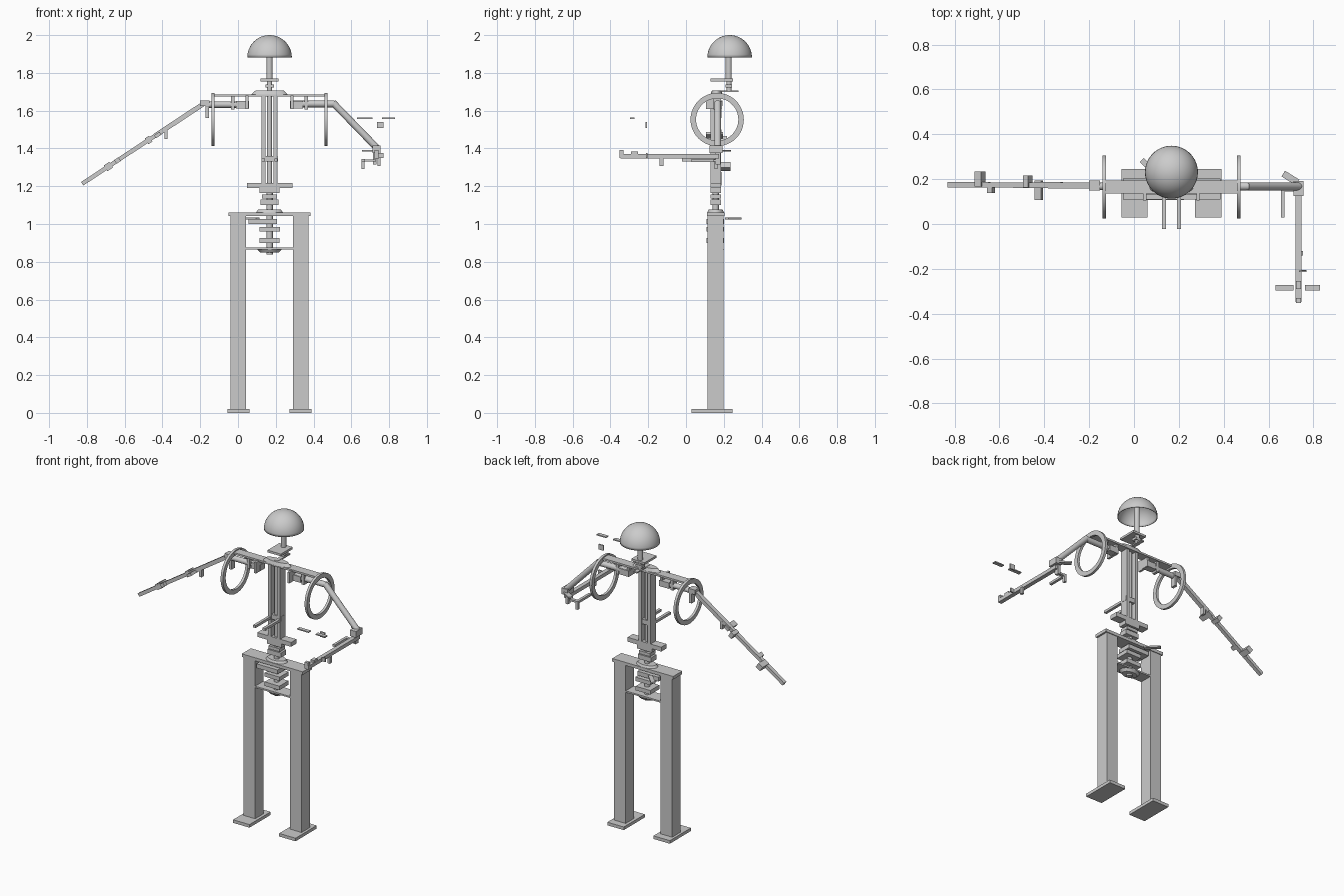
import bpy, bmesh, math
from mathutils import Vector, Matrix

if "Cube" in bpy.data.objects:
    bpy.data.objects.remove(bpy.data.objects["Cube"])

CX, CY = 0.167, 0.157   # body axis


def finish(name, bm, smooth=False):
    me = bpy.data.meshes.new(name)
    bm.to_mesh(me)
    bm.free()
    ob = bpy.data.objects.new(name, me)
    bpy.context.collection.objects.link(ob)
    if smooth:
        bpy.context.view_layer.objects.active = ob
        ob.select_set(True)
        bpy.ops.object.shade_smooth_by_angle(angle=math.radians(35))
        ob.select_set(False)
    return ob


def box(name, x0, x1, y0, y1, z0, z1, rot=0):
    bm = bmesh.new()
    bmesh.ops.create_cube(bm, size=1)
    bm.transform(Matrix.Translation(((x0+x1)/2, (y0+y1)/2, (z0+z1)/2))
                 @ Matrix.Rotation(math.radians(rot), 4, 'Z')
                 @ Matrix.Diagonal((x1-x0, y1-y0, z1-z0, 1)))
    return finish(name, bm)


def mbox(name, x0, x1, *rest):
    # box plus its mirror across the body axis
    box(name + "_left", x0, x1, *rest)
    box(name + "_right", 2*CX-x1, 2*CX-x0, *rest)


def beam(name, p, q, w, h):
    # rectangular bar from p to q: w along y, h across
    p, q = Vector(p), Vector(q)
    d = (q-p).normalized()
    y = Vector((0, 1, 0))
    n = d.cross(y).normalized()
    m = Matrix((d*(q-p).length, y*w, n*h)).transposed().to_4x4()
    bm = bmesh.new()
    bmesh.ops.create_cube(bm, size=1)
    bm.transform(Matrix.Translation((p+q)/2) @ m)
    bmesh.ops.recalc_face_normals(bm, faces=bm.faces)
    return finish(name, bm)


def rod(name, p, q, r, r2=None, sy=1):
    p, q = Vector(p), Vector(q)
    bm = bmesh.new()
    bmesh.ops.create_cone(bm, cap_ends=True, segments=32, radius1=r,
                          radius2=r if r2 is None else r2, depth=(q-p).length)
    bm.transform(Matrix.Translation((p+q)/2)
                 @ (q-p).to_track_quat('Z', 'Y').to_matrix().to_4x4()
                 @ Matrix.Diagonal((1, sy, 1, 1)))
    return finish(name, bm, True)


# Stand: legs, feet, hip bar, lower plate
mbox("leg", -0.04, 0.042, 0.115, 0.198, 0.02, 1.045)
mbox("foot", -0.056, 0.061, 0.03, 0.245, 0, 0.02)
box("hip_bar", -0.05, 0.385, 0.11, 0.203, 1.042, 1.062)
box("lower_plate", 0.04, 0.293, 0.115, 0.198, 0.866, 0.876)
rod("lower_disc", (CX, CY, 0.85), (CX, CY, 0.866), 0.05, 0.066, 0.68)
rod("hip_disc", (CX, CY, 1.062), (CX, CY, 1.076), 0.071, 0.06, 0.62)

# Spine and its blocks
rod("spine_rod", (CX, CY, 0.838), (CX, CY, 1.2), 0.017)
for i, (a, b, z0, z1) in enumerate([(0.115, 0.22, 0.9, 0.926), (0.115, 0.222, 0.96, 0.985),
                                    (0.056, 0.207, 1.0, 1.027)]):
    box("waist_block_%d" % i, a, b, 0.108, 0.2, z0, z1)
box("waist_lever", 0.02, 0.12, 0.237, 0.263, 1.025, 1.034, 135)
for i, (w, z0, z1) in enumerate([(0.048, 1.1, 1.13), (0.04, 1.135, 1.155),
                                 (0.052, 1.165, 1.19)]):
    box("spine_block_%d" % i, CX-w, CX+w, 0.13, 0.185, z0, z1)
box("torso_plate", 0.047, 0.288, 0.13, 0.185, 1.19, 1.218)

# Torso columns and forward bars
mbox("torso_column", 0.124, 0.145, 0.13, 0.185, 1.21, 1.68)
rod("torso_centre_rod", (CX, CY, 1.21), (CX, CY, 1.69), 0.014)
mbox("front_bar", 0.124, 0.142, -0.022, 0.17, 1.33, 1.346)
box("torso_crosspiece", 0.124, 0.212, 0.135, 0.18, 1.33, 1.36)

# Shoulders
box("shoulder_bar", -0.135, 0.47, 0.136, 0.194, 1.674, 1.686)
rod("collar", (CX, 0.162, 1.686), (CX, 0.162, 1.706), 0.097, 0.075, 0.33)
mbox("outer_hanger", -0.037, -0.018, 0.145, 0.185, 1.605, 1.68)
mbox("inner_hanger", 0.041, 0.055, 0.105, 0.185, 1.61, 1.68)
mbox("shoulder_block", -0.01, 0.058, 0.145, 0.19, 1.612, 1.65)
for side, x in (("left", -0.133), ("right", 0.467)):
    # flat ring made by sweeping a square section
    bm = bmesh.new()
    vs = [bm.verts.new((x+dx, 0.165, 1.553+r)) for dx, r in
          ((-0.008, 0.112), (0.008, 0.112), (0.008, 0.141), (-0.008, 0.141))]
    es = [bm.edges.new((vs[i], vs[(i+1) % 4])) for i in range(4)]
    bmesh.ops.spin(bm, geom=vs+es, cent=(x, 0.165, 1.553), axis=(1, 0, 0),
                   angle=math.tau, steps=48, use_merge=True)
    bmesh.ops.remove_doubles(bm, verts=bm.verts, dist=1e-5)
    bmesh.ops.recalc_face_normals(bm, faces=bm.faces)
    finish("shoulder_ring_" + side, bm, True)

# Left arm: outstretched and sloping down
rod("left_shoulder_tube", (0.05, 0.168, 1.632), (-0.17, 0.168, 1.632), 0.017)
box("left_shoulder_joint", -0.2, -0.152, 0.15, 0.193, 1.625, 1.655)
box("left_shoulder_prong", -0.172, -0.154, 0.155, 0.188, 1.56, 1.64)
A, B = Vector((-0.18, 0.172, 1.638)), Vector((-0.825, 0.175, 1.213))


def on_arm(t):
    return A.lerp(B, t)


def clamp(name, t, length, y0, y1, h, drop=0):
    # small fitting across the arm
    d = (B-A).normalized()*length/2
    c = on_arm(t)
    c.y, c.z = (y0+y1)/2, c.z-drop
    beam(name, c-d, c+d, y1-y0, h)


beam("left_upper_arm", A, on_arm(0.4), 0.027, 0.025)
beam("left_forearm", on_arm(0.36), B, 0.024, 0.022)
clamp("left_elbow_front", 0.38, 0.035, 0.107, 0.195, 0.018, 0.006)
clamp("left_elbow_back", 0.455, 0.026, 0.162, 0.217, 0.036)
clamp("left_wrist_front", 0.71, 0.026, 0.138, 0.185, 0.024)
clamp("left_wrist_back", 0.785, 0.036, 0.168, 0.235, 0.036)
box("left_elbow_prong", -0.39, -0.372, 0.16, 0.187, 1.45, 1.5)

# Right arm: upper arm down, forearm forward
rod("right_shoulder_tube", (0.28, 0.168, 1.636), (0.512, 0.168, 1.636), 0.018)
rod("right_upper_arm", (0.503, 0.168, 1.642), (0.738, 0.168, 1.4), 0.018)
box("right_elbow", 0.712, 0.755, 0.125, 0.192, 1.375, 1.415)
box("right_forearm", 0.72, 0.747, -0.348, 0.175, 1.347, 1.37)
box("forearm_tip", 0.722, 0.745, -0.352, -0.33, 1.35, 1.392)
box("forearm_sight", 0.722, 0.745, -0.29, -0.255, 1.365, 1.384)
box("forearm_side_tab", 0.745, 0.77, -0.212, -0.204, 1.35, 1.375)
box("forearm_prong", 0.738, 0.754, -0.14, -0.12, 1.308, 1.35)
box("elbow_prong", 0.715, 0.732, 0.155, 0.182, 1.315, 1.38)
box("elbow_lever", 0.66, 0.735, 0.19, 0.22, 1.383, 1.393, -32)
box("hook_bar", 0.655, 0.73, 0.145, 0.165, 1.33, 1.342)
box("hook_finger", 0.655, 0.672, 0.03, 0.165, 1.328, 1.343)
box("hook_end", 0.655, 0.67, 0.15, 0.168, 1.29, 1.342)

# Loose plates above the hand
box("loose_plate_a", 0.63, 0.712, -0.297, -0.273, 1.556, 1.563)
box("loose_plate_b", 0.763, 0.83, -0.297, -0.273, 1.556, 1.563)
box("loose_tab", 0.735, 0.77, -0.215, -0.207, 1.507, 1.54)

# Neck and open dome head
HY = 0.231
rod("lower_neck", (CX, 0.228, 1.7), (CX, 0.228, 1.76), 0.014)
box("neck_lever", 0.155, 0.18, 0.15, 0.277, 1.7, 1.708)
box("neck_block", 0.145, 0.19, 0.21, 0.243, 1.722, 1.738)
box("neck_bar", 0.12, 0.215, 0.13, 0.25, 1.755, 1.769)
rod("neck_post", (CX, 0.226, 1.76), (CX, 0.226, 1.99), 0.016)
bm = bmesh.new()
bmesh.ops.create_uvsphere(bm, u_segments=48, v_segments=24, radius=0.118)
bmesh.ops.delete(bm, geom=[v for v in bm.verts if v.co.z < -1e-4], context='VERTS')
bm.transform(Matrix.Translation((CX, HY, 1.882)))
head = finish("head_dome", bm, True)
shell = head.modifiers.new("shell", 'SOLIDIFY')
shell.thickness = 0.004
